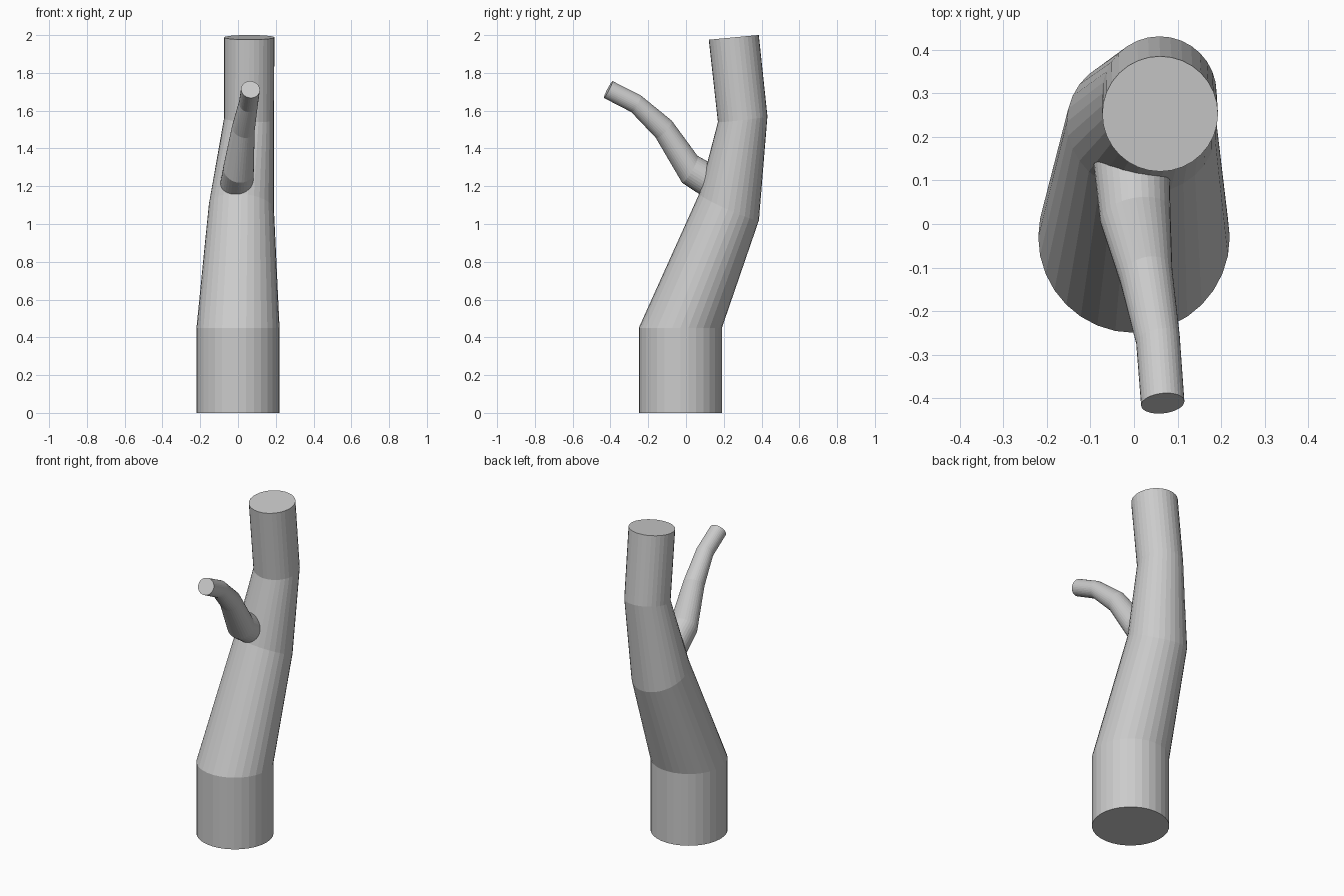
import bpy, bmesh, math
from mathutils import Vector

if "Cube" in bpy.data.objects:
    bpy.data.objects.remove(bpy.data.objects["Cube"])

SIDES = 32


def tube(name, rings):
    """Loft closed tube through rings of (centre, radius, normal)."""
    bm = bmesh.new()
    loops = []
    for centre, radius, normal in rings:
        c, n = Vector(centre), Vector(normal).normalized()
        u = Vector((1, 0, 0))
        u = (u - n * u.dot(n)).normalized()
        v = n.cross(u)
        angles = [2 * math.pi * i / SIDES for i in range(SIDES)]
        loops.append([bm.verts.new(c + radius * (u * math.cos(a) + v * math.sin(a)))
                      for a in angles])
    for a, b in zip(loops, loops[1:]):
        for i in range(SIDES):
            j = (i + 1) % SIDES
            bm.faces.new((a[i], a[j], b[j], b[i]))
    bm.faces.new(loops[0][::-1])
    bm.faces.new(loops[-1])
    bmesh.ops.recalc_face_normals(bm, faces=bm.faces)
    mesh = bpy.data.meshes.new(name)
    bm.to_mesh(mesh)
    bm.free()
    obj = bpy.data.objects.new(name, mesh)
    bpy.context.collection.objects.link(obj)
    return obj


# Main trunk, bending backwards and then upright
tube("trunk", [
    ((0, -0.03, 0), 0.22, (0, 0, 1)),
    ((0, -0.03, 0.45), 0.22, (0, 0, 1)),
    ((0.018, 0.228, 1.09), 0.173, (0.03, 0.14, 0.315)),
    ((0.058, 0.30, 1.555), 0.132, (0.01, -0.03, 0.26)),
    ((0.06, 0.253, 1.988), 0.133, (0, -0.025, 0.265)),
])

# Side branch, rooted inside the trunk and reaching forwards
tube("branch", [
    ((-0.01, 0.20, 1.18), 0.09, (0, -0.11, 0.065)),
    ((0.003, 0.02, 1.29), 0.082, (0.03, -0.14, 0.08)),
    ((0.028, -0.118, 1.502), 0.062, (0.03, -0.085, 0.08)),
    ((0.055, -0.265, 1.637), 0.051, (0.02, -0.088, 0.048)),
    ((0.066, -0.412, 1.712), 0.05, (0.01, -0.088, 0.046)),
])
